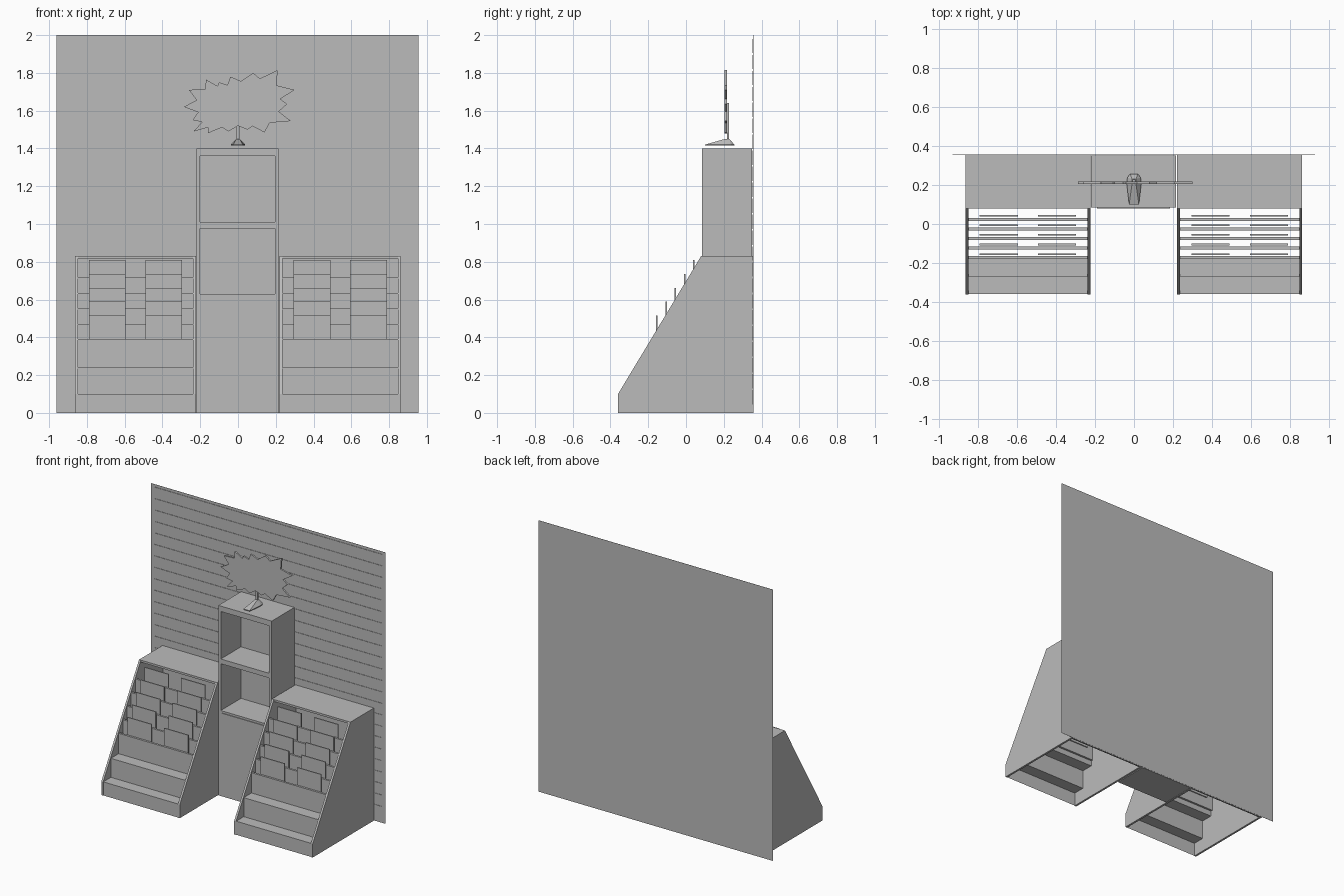
import bpy, bmesh

if "Cube" in bpy.data.objects:
    bpy.data.objects.remove(bpy.data.objects["Cube"])

grey = bpy.data.materials.new("light_grey")
grey.use_nodes = True
grey.diffuse_color = (0.5, 0.5, 0.5, 1)
grey.node_tree.nodes["Principled BSDF"].inputs["Base Color"].default_value = grey.diffuse_color


def finish(name, bm):
    mesh = bpy.data.meshes.new(name)
    bmesh.ops.recalc_face_normals(bm, faces=bm.faces)
    bm.to_mesh(mesh)
    bm.free()
    mesh.materials.append(grey)
    obj = bpy.data.objects.new(name, mesh)
    bpy.context.collection.objects.link(obj)
    return obj


def add_box(bm, x, y, z):
    """Box between the given (low, high) pairs."""
    verts = bmesh.ops.create_cube(bm, size=1)["verts"]
    for v in verts:
        for i, (lo, hi) in enumerate((x, y, z)):
            v.co[i] = lo if v.co[i] < 0 else hi


def boxes(name, *parts):
    bm = bmesh.new()
    for part in parts:
        add_box(bm, *part)
    return finish(name, bm)


def prism(name, points, shift):
    """Flat outline extruded along shift."""
    bm = bmesh.new()
    face = bm.faces.new([bm.verts.new(p) for p in points])
    new = bmesh.ops.extrude_face_region(bm, geom=[face], use_keep_orig=True)["geom"]
    bmesh.ops.translate(bm, vec=shift, verts=[v for v in new if isinstance(v, bmesh.types.BMVert)])
    return finish(name, bm)


# Back wall with slats
BACK = 0.357
boxes("back_wall", ((-0.96, 0.955), (BACK - 0.001, BACK), (0, 2)))
pitch = 0.0845
boxes("wall_slats", *[((-0.93, 0.927), (BACK - 0.004, BACK - 0.001),
                       (0.045 + i * pitch, 0.121 + i * pitch)) for i in range(23)])

# Central tower: two open niches above a cupboard door
L, R, F, B = -0.22, 0.215, 0.085, 0.35
tower = [((L, -0.2), (F, B), (0, 1.4)), ((0.195, R), (F, B), (0, 1.4)),
         ((-0.2, 0.195), (0.32, B), (0, 1.4))]
for z in ((0, 0.63), (0.975, 1.01), (1.36, 1.4)):
    tower.append(((-0.2, 0.195), (F, 0.32), z))
boxes("tower", *tower)
boxes("tower_door", ((-0.19, 0.185), (F - 0.005, F), (0.02, 0.615)))

# Sloping display cases on both sides
WALL = 0.015
profile = [(-0.36, 0), (-0.36, 0.1), (0.08, 0.83), (0.355, 0.83), (0.355, 0)]
steps = [(-0.358, 0), (-0.358, 0.1), (-0.27, 0.1), (-0.27, 0.24), (-0.18, 0.24), (-0.18, 0.39)]
for label, x0 in (("right", -0.863), ("left", 0.221)):
    x1 = x0 + 0.64
    inner = (x0 + WALL, x1 - WALL)
    for side, x in (("outer", x0), ("inner", x1 - WALL)):
        prism(f"{label}_case_{side}_side", [(x, y, z) for y, z in profile], (WALL, 0, 0))
    boxes(f"{label}_case_top", (inner, (0.08, 0.355), (0.815, 0.83)))
    boxes(f"{label}_case_back", (inner, (0.34, 0.35), (0, 0.815)))

    # Stepped front sheet
    bm = bmesh.new()
    rows = [[bm.verts.new((x, y, z)) for x in inner] for y, z in steps]
    for a, b in zip(rows, rows[1:]):
        bm.faces.new((a[0], a[1], b[1], b[0]))
    finish(f"{label}_case_steps", bm)

    # Pocket panels and the cards standing behind them
    panels, cards = [], []
    for i in range(5):
        y, z = -0.18 + i * 0.049, 0.39 + i * 0.0815
        panels.append((inner, (y, y + WALL), (z - 0.11, z)))
        for offset in (0.073, 0.372):
            top = 0.515 + i * 0.0735
            cards.append(((x0 + offset, x0 + offset + 0.195), (y + 0.022, y + 0.03), (top - 0.16, top)))
    boxes(f"{label}_pocket_panels", *panels)
    boxes(f"{label}_cards", *cards)

# Starburst sign: spike tips, with notches pulled towards the centre
tips = [(0.21, 1.815), (0.3, 1.71), (0.26, 1.635), (0.28, 1.545), (0.14, 1.485),
        (0.05, 1.5), (-0.05, 1.49), (-0.16, 1.48), (-0.235, 1.49), (-0.24, 1.55),
        (-0.287, 1.62), (-0.26, 1.71), (-0.17, 1.765), (-0.1, 1.75), (-0.04, 1.78), (0.08, 1.8)]
cx, cz, pull = 0, 1.62, 0.8
outline = []
for (ax, az), (bx, bz) in zip(tips, tips[1:] + tips[:1]):
    outline.append((ax, 0.205, az))
    outline.append((cx + pull * ((ax + bx) / 2 - cx), 0.205, cz + pull * ((az + bz) / 2 - cz)))
prism("starburst_sign", outline, (0, 0.013, 0))

# Sign post and wedge foot
boxes("sign_post", ((-0.008, 0.008), (0.218, 0.228), (1.43, 1.64)))
half = [(0.025, 0.1), (0.038, 0.21), (0.034, 0.238), (0.02, 0.256)]
bm = bmesh.new()
for s in (-1, 1):
    for x, y in half:
        bm.verts.new((s * x, y, 1.415))
        bm.verts.new((s * x, y, 1.42))
    for y in (0.205, 0.23):
        bm.verts.new((s * 0.01, y, 1.45))
hull = bmesh.ops.convex_hull(bm, input=bm.verts)
bmesh.ops.delete(bm, geom=[v for v in bm.verts if not v.link_faces], context="VERTS")
finish("sign_foot", bm)
